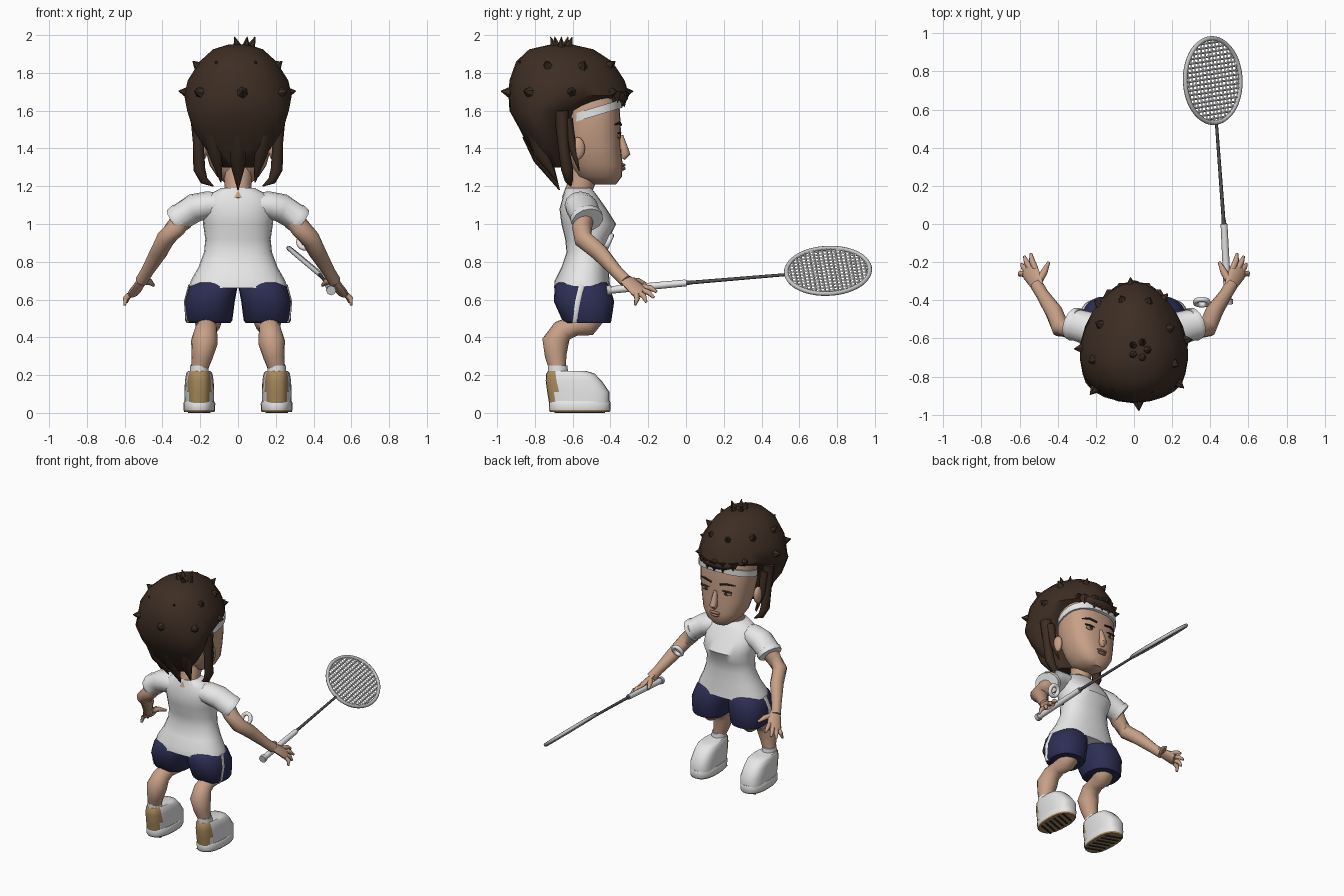
import bpy, bmesh, math
from mathutils import Vector

cube = bpy.data.objects.get("Cube")
if cube:
    bpy.data.objects.remove(cube, do_unlink=True)


def material(name, *rgb):
    m = bpy.data.materials.new(name)
    m.use_nodes = True
    color = (*rgb, 1)
    m.diffuse_color = color
    m.node_tree.nodes["Principled BSDF"].inputs["Base Color"].default_value = color
    return m


WHITE = material("white cloth", .8, .8, .8)
SKIN = material("skin", .57, .35, .24)
HAIR = material("brown hair", .048, .027, .017)
NAVY = material("navy cloth", .026, .028, .09)
TAN = material("tan rubber", .4, .26, .11)
GREY = material("light grey metal", .55, .55, .55)
SLATE = material("slate shaft", .09, .085, .1)
DARK = material("dark", .03, .025, .03)
LIPS = material("lips", .33, .16, .11)


def skin(name, pieces, mats, rule=None, closed=False, angle=50):
    """Bridge each list of rings into a surface; rule(center, normal) picks the material."""
    bm = bmesh.new()
    for rings in pieces:
        loops = [[bm.verts.new(p) for p in ring] for ring in rings]
        pairs = list(zip(loops, loops[1:]))
        if closed:
            pairs.append((loops[-1], loops[0]))
        for a, b in pairs:
            for i in range(len(a)):
                j = (i + 1) % len(a)
                bm.faces.new((a[i], a[j], b[j], b[i]))
        if not closed:
            bm.faces.new(loops[0])
            bm.faces.new(loops[-1])
    bmesh.ops.recalc_face_normals(bm, faces=bm.faces)
    if rule:
        for f in bm.faces:
            f.material_index = int(rule(f.calc_center_median(), f.normal))
    me = bpy.data.meshes.new(name)
    bm.to_mesh(me)
    bm.free()
    for m in mats:
        me.materials.append(m)
    me.shade_smooth()
    me.set_sharp_from_angle(angle=math.radians(angle))
    ob = bpy.data.objects.new(name, me)
    bpy.context.collection.objects.link(ob)
    return ob


def power(v, p):
    return math.copysign(abs(v) ** p, v)


def loft(name, rows, *mats, s=1, egg=0, p=.87, rule=None, tilt=0):
    """Stack level rounded sections given as (x, y, z, half width, half depth)."""
    rings = []
    for x, y, z, rx, ry in rows:
        ring = []
        for i in range(24):
            a = math.tau * i / 24
            c, d = power(math.cos(a), p), power(math.sin(a), p)
            ring.append(Vector((s * (x + rx * c * (1 - egg * d)), y + ry * d, z + tilt * d * ry)))
        rings.append(ring)
    return skin(name, [rings], mats, rule)


def tube_rings(rows, s=1, ref=(0, 0, 1), flat=1, n=12, closed=False):
    pts = [Vector((s * r[0], r[1], r[2])) for r in rows]
    ref = Vector((s * ref[0], ref[1], ref[2]))
    rings, last = [], len(pts) - 1
    for i, p in enumerate(pts):
        after = pts[(i + 1) % len(pts)] if closed else pts[min(i + 1, last)]
        before = pts[i - 1] if closed else pts[max(i - 1, 0)]
        t = (after - before).normalized()
        u = (ref - t * ref.dot(t)).normalized()
        v = t.cross(u) * flat
        r = rows[i][3]
        turn = [math.tau * k / n for k in range(n)]
        rings.append([p + r * (u * math.cos(a) + v * math.sin(a)) for a in turn])
    return rings


def tube(name, rows, mat, **kw):
    return skin(name, [tube_rings(rows, **kw)], [mat], closed=kw.get("closed", False))


def ball(name, loc, size, mat):
    bpy.ops.mesh.primitive_uv_sphere_add(segments=16, ring_count=10, location=loc)
    ob = bpy.context.object
    ob.name, ob.scale = name, size
    ob.data.materials.append(mat)
    bpy.ops.object.shade_smooth()


# Head, neck and headband
loft("head", [(0, -.43, 1.21, .06, .06), (0, -.46, 1.25, .11, .12), (0, -.47, 1.31, .15, .135),
              (0, -.49, 1.4, .175, .145), (0, -.5, 1.5, .19, .155), (0, -.5, 1.6, .195, .15),
              (0, -.5, 1.67, .18, .14)], SKIN, p=.8)
tube("neck", [(0, -.58, 1.12, .08), (0, -.56, 1.2, .07), (0, -.53, 1.3, .08)], SKIN, ref=(1, 0, 0))
loft("headband", [(0, -.49, 1.57, .205, .155), (0, -.49, 1.615, .205, .155)], WHITE, tilt=.3)
tube("nose", [(0, -.345, 1.47, .012), (0, -.33, 1.41, .02), (0, -.322, 1.37, .028),
              (0, -.335, 1.345, .012)], SKIN, ref=(1, 0, 0))
ball("upper_lip", (0, -.338, 1.312), (.042, .018, .01), LIPS)
ball("lower_lip", (0, -.338, 1.294), (.034, .018, .011), LIPS)
for s in (-1, 1):
    ball("ear", (s * .185, -.575, 1.4), (.025, .04, .06), SKIN)
    ball("eye", (s * .085, -.357, 1.465), (.036, .01, .015), TAN)
    ball("iris", (s * .08, -.349, 1.465), (.012, .005, .012), DARK)
    ball("eyelid", (s * .088, -.353, 1.481), (.042, .012, .005), DARK)
    tube("eyebrow", [(.035, -.345, 1.525, .007), (.09, -.352, 1.535, .008), (.14, -.375, 1.528, .004)],
         DARK, s=s, n=6)

# Hair mass, loose locks and spikes
loft("hair", [(0, -.66, 1.95, .05, .06), (0, -.66, 1.925, .13, .17), (0, -.645, 1.86, .2, .255),
              (0, -.63, 1.76, .262, .305), (0, -.62, 1.68, .28, .32), (0, -.735, 1.6, .265, .2),
              (0, -.74, 1.5, .235, .14), (0, -.72, 1.4, .17, .11), (0, -.69, 1.3, .08, .06)],
     HAIR, egg=.2, p=1)
ball("forelock", (0, -.385, 1.675), (.14, .08, .05), HAIR)
tube("back_lock", [(0, -.8, 1.48, .07), (0, -.76, 1.35, .05), (0, -.67, 1.18, .003)], HAIR, n=8)
for s in (-1, 1):
    tube("side_lock", [(.215, -.66, 1.6, .04), (.21, -.65, 1.42, .028), (.205, -.63, 1.29, .032),
                       (.18, -.62, 1.23, .022), (.13, -.61, 1.2, .003)], HAIR, s=s, n=8, ref=(0, 1, 0))
    tube("ear_lock", [(.2, -.63, 1.56, .03), (.2, -.6, 1.4, .02), (.18, -.565, 1.28, .003)],
         HAIR, s=s, n=8, ref=(0, 1, 0))
    tube("rear_lock", [(.14, -.8, 1.5, .05), (.12, -.77, 1.38, .04), (.09, -.68, 1.22, .003)],
         HAIR, s=s, n=8, ref=(0, 1, 0))


def spike(name, base, way, length, width):
    a, d = Vector(base), Vector(way).normalized()
    tube(name, [(*(a - d * .02), width), (*(a + d * length), .002)], HAIR, n=6, ref=(.3, .5, .2))


for az in range(-90, 270, 45):
    for el in (8, 40):
        a, e = math.radians(az + el / 2), math.radians(el)
        d = Vector((math.cos(a) * math.cos(e), math.sin(a) * math.cos(e), math.sin(e)))
        taper = 1 - .2 * math.sin(a)
        spike("hair_spike", (d.x * .27 * taper, -.63 + d.y * .31, 1.66 + d.z * .27), d, .045, .042)
for k in range(5):
    a = math.tau * k / 5
    x, y = math.cos(a) * .4, math.sin(a) * .4
    spike("crown_spike", (.03 + x * .1, -.66 + y * .1, 1.94), (x, y, 1), .055, .03)
for x in (-.12, -.06, 0, .06, .12):
    spike("fringe_tuft", (x, -.335 - x * x * 3, 1.675), (x, .15, -1), .055, .045)

# Shirt body
loft("shirt", [(0, -.55, .66, .262, .15), (0, -.55, .7, .25, .145), (0, -.535, .77, .21, .125),
               (0, -.525, .85, .18, .108), (0, -.525, .92, .173, .115), (0, -.515, 1, .185, .145),
               (0, -.545, 1.08, .19, .125), (0, -.56, 1.15, .165, .09), (0, -.57, 1.19, .09, .07)],
     WHITE)

# Sleeves, arms, hands, shorts, legs and shoes, one of each per side
tips = [(.6, -.27, .57), (.59, -.21, .585), (.575, -.17, .61), (.54, -.155, .64)]
spread = Vector((.15, -.07, -.11))

for s in (-1, 1):
    tube("sleeve", [(.08, -.565, 1.1, .065), (.16, -.56, 1.1, .073), (.23, -.55, 1.085, .076),
                    (.3, -.53, 1.04, .072), (.302, -.529, 1.038, .078), (.325, -.52, 1.02, .075)],
         WHITE, s=s, flat=1.15)
    tube("arm", [(.27, -.54, 1.06, .055), (.33, -.55, .98, .053), (.385, -.545, .92, .05),
                 (.42, -.46, .85, .046), (.48, -.37, .75, .034), (.51, -.32, .7, .034)], SKIN, s=s)
    tube("palm", [(.495, -.345, .725, .03), (.515, -.3, .69, .045), (.545, -.25, .645, .052),
                  (.555, -.235, .63, .045)], SKIN, s=s, ref=spread, flat=.45)
    for k, tip in enumerate(tips):
        root = Vector((.545, -.25, .645)) + spread * (.2 - .13 * k)
        mid = root.lerp(Vector(tip), .5) + Vector((.008, .008, .008))
        tube("finger", [(*root, .016), (*mid, .015), (*tip, .007)], SKIN, s=s, n=8)
    tube("thumb", [(.505, -.31, .7, .02), (.47, -.25, .695, .018), (.447, -.2, .675, .008)],
         SKIN, s=s, n=8)
    loft("shorts_leg", [(.155, -.52, .475, .115, .12), (.155, -.525, .49, .125, .13),
                        (.15, -.54, .59, .133, .16), (.13, -.55, .67, .128, .145),
                        (.12, -.55, .69, .11, .13)], NAVY, s=s)
    tube("shorts_stripe", [(.262, -.587, .477, .017), (.273, -.583, .5, .017),
                           (.28, -.57, .59, .017), (.257, -.55, .675, .017)],
         WHITE, s=s, ref=(-.25, 1, 0), flat=.3, n=8)
    tube("leg", [(.15, -.52, .56, .085), (.155, -.502, .505, .08), (.16, -.525, .472, .068),
                 (.165, -.59, .46, .053), (.17, -.655, .435, .06), (.178, -.692, .375, .071),
                 (.19, -.69, .3, .057), (.205, -.68, .23, .044)], SKIN, s=s, ref=(1, 0, 0), n=16)
    loft("sock", [(.205, -.675, .17, .05, .055), (.205, -.68, .25, .048, .052)], WHITE, s=s, p=1)
    loft("shoe_upper", [(.205, -.565, .05, .076, .16), (.205, -.57, .11, .077, .165),
                        (.205, -.595, .17, .074, .148), (.205, -.612, .208, .068, .128),
                        (.205, -.63, .222, .058, .1)], WHITE, TAN, s=s, p=.7, egg=-.13,
         rule=lambda c, n: c.y < -.685 and n.z < .8)
    loft("shoe_sole", [(.205, -.5625, .004, .079, .157), (.205, -.5625, .014, .083, .163),
                       (.205, -.5625, .05, .085, .164), (.205, -.5625, .062, .079, .16)],
         WHITE, TAN, s=s, p=.8, egg=-.05, rule=lambda c, n: c.z < .013)
    for k in range(6):
        bpy.ops.mesh.primitive_cube_add(size=1, location=(s * .205, -.67 + k * .043, .003))
        tread = bpy.context.object
        tread.name, tread.scale, tread.rotation_euler.z = "sole_tread", (.12, .014, .006), s * .35
        tread.data.materials.append(DARK)

# Wristband beside the forearm
turns = [math.tau * k / 20 for k in range(20)]
tube("wristband", [(.355 + .033 * math.cos(a), -.41 + .015 * math.sin(a), .905 + .033 * math.sin(a), .014)
                   for a in turns], WHITE, closed=True, ref=(.1, 1, -.4), n=8)

# Racket: grip, shaft, oval frame and strings
center = Vector((.413, .752, .752))
along = Vector((-.04, .465, .04)).normalized()
across = Vector((.15, 0, -.125))
across = (across - along * across.dot(along)).normalized()
face = along.cross(across)
LONG, WIDE = .222, .188
tube("racket_butt", [(.493, -.42, .648, .026), (.492, -.395, .651, .026)], GREY, n=8)
tube("racket_grip", [(.492, -.395, .651, .02), (.472, 0, .688, .018)], WHITE, n=8)
tube("racket_shaft", [(.472, -.01, .687, .01), (.432, .53, .732, .008)], SLATE, n=8)
tube("racket_throat", [(.472, -.01, .687, .014), (.47, .02, .69, .011)], SLATE, n=8)
oval = [center + along * LONG * math.cos(a) + across * WIDE * math.sin(a)
        for a in (math.tau * k / 48 for k in range(48))]
tube("racket_frame", [(*p, .012) for p in oval], GREY, closed=True, ref=face, n=8)
strings = []
for count, main, side, reach, span in ((15, along, across, LONG, WIDE), (19, across, along, WIDE, LONG)):
    for k in range(1, count):
        t = 2 * k / count - 1
        half = main * reach * math.sqrt(1 - t * t)
        mid = center + side * span * t
        strings.append(tube_rings([(*(mid - half), .0055), (*(mid + half), .0055)], ref=face, n=4))
skin("racket_strings", strings, [WHITE], angle=30)
